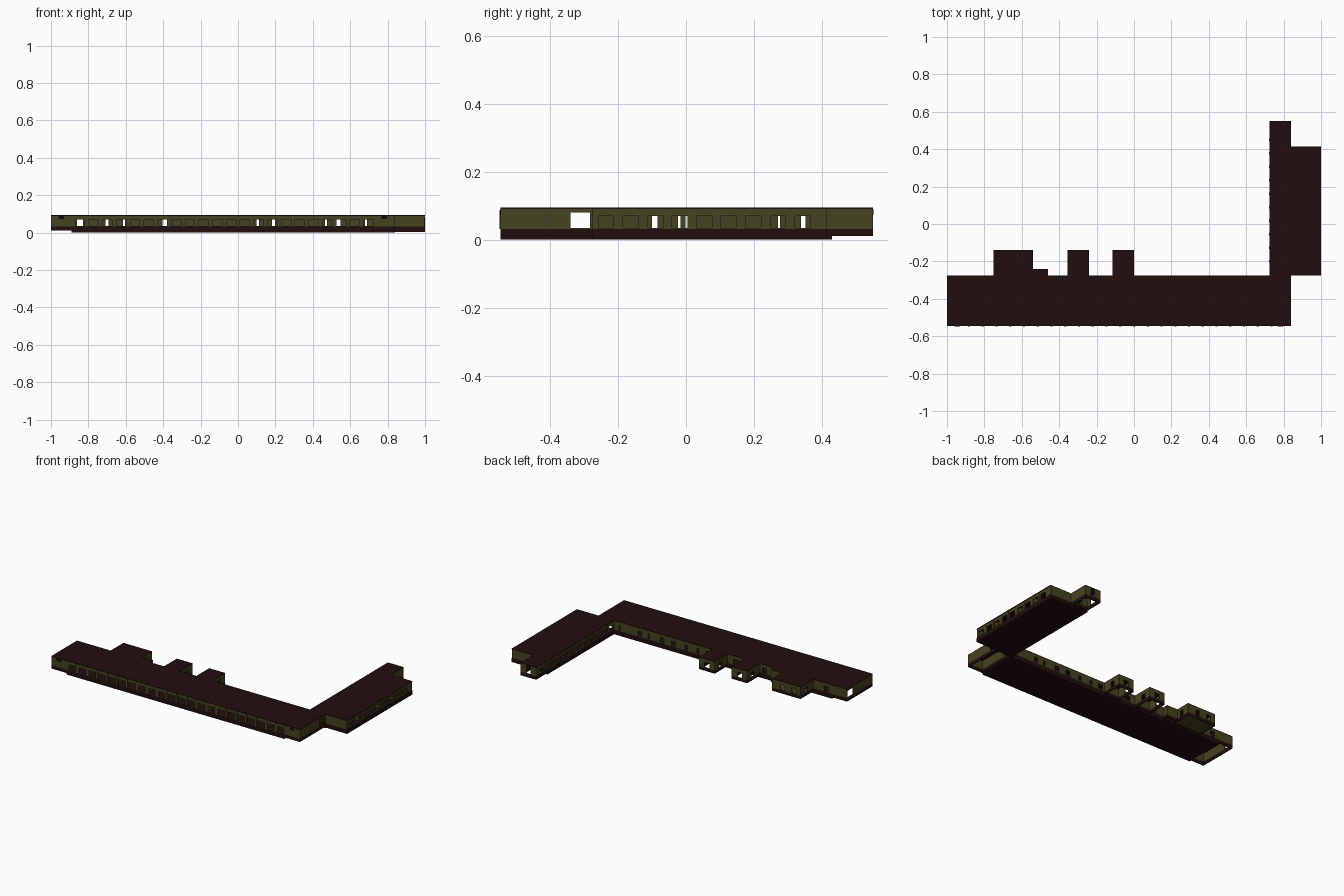
import bpy, bmesh

cube = bpy.data.objects.get("Cube")
if cube:
    bpy.data.objects.remove(cube, do_unlink=True)


def material(name, colour):
    m = bpy.data.materials.new(name)
    m.use_nodes = True
    m.diffuse_color = (*colour, 1)
    bsdf = m.node_tree.nodes["Principled BSDF"]
    bsdf.inputs["Base Color"].default_value = (*colour, 1)
    bsdf.inputs["Roughness"].default_value = 0.9
    return m


BROWN = material("dark brown", (0.016, 0.004, 0.004))
OLIVE = material("olive", (0.058, 0.055, 0.015))
BLACK = material("black", (0.003, 0.003, 0.003))

FLOOR, EAVES, TOP = 0.032, 0.09, 0.094
SILL, HEAD = 0.034, 0.07
THICK = 0.006


def build(name, boxes, mat):
    """One object from boxes given as (x0, x1, y0, y1, z0, z1)."""
    bm = bmesh.new()
    for x0, x1, y0, y1, z0, z1 in boxes:
        vs = bmesh.ops.create_cube(bm, size=1)["verts"]
        for v in vs:
            v.co.x = x1 if v.co.x > 0 else x0
            v.co.y = y1 if v.co.y > 0 else y0
            v.co.z = z1 if v.co.z > 0 else z0
    mesh = bpy.data.meshes.new(name)
    bm.to_mesh(mesh)
    bm.free()
    mesh.materials.append(mat)
    bpy.context.collection.objects.link(bpy.data.objects.new(name, mesh))


def oriented(axis, a, b, p, q, z0, z1):
    return (a, b, p, q, z0, z1) if axis == "x" else (p, q, a, b, z0, z1)


def wall(name, axis, a, b, pos, openings=(), head=HEAD):
    """Wall running from a to b along an axis, with (centre, width) openings."""
    p, q = pos, pos + THICK
    boxes = [oriented(axis, a, b, p, q, head, EAVES)]
    if head > SILL:
        boxes.append(oriented(axis, a, b, p, q, FLOOR, SILL))
    start = a
    for c, w in sorted(openings):
        boxes.append(oriented(axis, start, c - w / 2, p, q, SILL, head))
        start = c + w / 2
    boxes.append(oriented(axis, start, b, p, q, SILL, head))
    build(name, boxes, OLIVE)


def row(first, step, count, width):
    return [(first + i * step, width) for i in range(count)]


def pilasters(name, axis, first, step, count, pos, out):
    boxes = []
    for i in range(count):
        c = first + i * step
        lo, hi = sorted((pos, pos + out))
        boxes.append(oriented(axis, c - 0.006, c + 0.006, lo, hi, FLOOR, 0.087))
    build(name, boxes, OLIVE)


def skirt(name, x0, x1, y0, y1, z0):
    """Open-bottomed ring of base walls."""
    t = THICK
    build(name, [(x0, x1, y0, y0 + t, z0, FLOOR), (x0, x1, y1 - t, y1, z0, FLOOR),
                 (x0, x0 + t, y0, y1, z0, FLOOR), (x1 - t, x1, y0, y1, z0, FLOOR)], BROWN)


# Main range: outline
L, R, F, B = -1.0, 0.84, -0.545, -0.275
W0, W1, WN = 0.725, 0.84, 0.55      # wing
C1, CN = 0.997, 0.415               # side block of the wing

# Bases
build("main_base", [(-0.89, W0, F, B, 0, FLOOR)], BROWN)
skirt("left_end_base", L, -0.89, F, B, 0.01)
skirt("corner_base", W0, R, F, B, 0.01)
build("wing_base", [(W0, W1, B, 0.43, 0, FLOOR)], BROWN)
skirt("wing_end_base", W0, W1, 0.43, WN, 0.01)
build("side_block_base", [(W1, 1.0, B, CN, 0.004, FLOOR)], BROWN)

# Main range walls, with aligned doorways through the corridor
step, first = 0.0735, -0.845
through = [(-0.845, 0.03), (-0.70, 0.015), (-0.61, 0.01), (-0.39, 0.03),
           (0.105, 0.014), (0.19, 0.017), (0.47, 0.01), (0.535, 0.025), (0.685, 0.01)]
wall("front_wall", "x", L, R, F, row(first, step, 22, 0.05))
pilasters("front_pilasters", "x", first - step / 2, step, 23, F, -0.003)
wall("corridor_wall", "x", -0.89, W0, -0.345, through)
back = through + [(0.02 + i * 0.085 + 0.01, 0.03) for i in (0, 3, 4)] + [(-0.18, 0.04)]
wall("back_wall", "x", L, W0, B - THICK, back)
for side, x in (("left", L), ("right", R - THICK)):
    wall(side + "_end_wall", "y", F, B, x, [(-0.311, 0.058)], head=0.08)
wall("left_stair_wall", "y", F, B, -0.89, [(-0.311, 0.058)], head=0.08)
wall("right_stair_wall", "y", F, B, W0, [(-0.311, 0.058)], head=0.08)
build("room_partitions", [(x, x + 0.004, F, -0.345, FLOOR, EAVES)
                          for x in (-0.735, -0.515, -0.295, -0.075, 0.155, 0.365, 0.59)], OLIVE)

# Wing and side block walls
cross = [(-0.092, 0.015), (-0.02, 0.008), (0.002, 0.006), (0.273, 0.006), (0.345, 0.014)]
wall("wing_inner_wall", "y", B, WN, W0, row(-0.235, 0.0722, 11, 0.045))
pilasters("wing_pilasters", "y", -0.199, 0.0722, 10, W0, -0.003)
wall("wing_corridor_wall", "y", B, CN, W1 - THICK, cross)
wall("wing_outer_end_wall", "y", CN, WN, W1 - THICK)
wall("wing_end_wall", "x", W0, W1, WN - THICK, [(0.7825, 0.03)])
wall("wing_stair_wall", "x", W0, W1, 0.425, [(0.7825, 0.03)])
wall("side_block_outer_wall", "y", B, CN, C1 - THICK, row(-0.235, 0.0722, 9, 0.045))
pilasters("side_block_pilasters", "y", -0.199, 0.0722, 8, C1, 0.003)
wall("side_block_front_wall", "x", W1, C1, B)
wall("side_block_back_wall", "x", W1, C1, CN - THICK)
build("side_block_partitions", [(W1, C1 - THICK, y, y + 0.004, FLOOR, EAVES)
                                for y in (-0.13, 0.09, 0.235)], OLIVE)

# Rear annexes: x range, rear edge, rear windows
annexes = {
    "large_annex": (-0.75, -0.54, -0.14, [(-0.70, 0.03), (-0.615, 0.03)]),
    "low_link": (-0.54, -0.46, -0.24, []),
    "middle_annex": (-0.355, -0.24, -0.14, [(-0.30, 0.035)]),
    "small_annex": (-0.115, 0.0, -0.14, [(-0.057, 0.035)]),
}
for name, (x0, x1, y1, windows) in annexes.items():
    wall(name + "_rear_wall", "x", x0, x1, y1 - THICK, windows)
    for side, x in (("left", x1 - THICK), ("right", x0)):
        sidewin = [(-0.20, 0.03)] if windows else []
        wall(name + "_" + side + "_wall", "y", B, y1, x, sidewin)
    skirt(name + "_base", x0, x1, B, y1, 0.012)
    build(name + "_roof", [(x0, x1, B, y1, EAVES, TOP)], BROWN)
build("large_annex_floor", [(-0.744, -0.546, B, -0.146, 0.014, 0.02)], OLIVE)

# Roofs
build("main_roof", [(L, R, F, B, EAVES, TOP)], BROWN)
build("wing_roof", [(W0, W1, B, WN, EAVES, TOP)], BROWN)
build("side_block_roof", [(W1, 1.0, B, CN, EAVES, TOP)], BROWN)

# Small dark vents high on the stair ends
build("front_vents", [(x - 0.015, x + 0.015, F - 0.002, F, 0.073, 0.088)
                      for x in (-0.945, 0.7825)], BLACK)
build("wing_end_vent", [(0.768, 0.797, WN, WN + 0.002, 0.073, 0.088)], BLACK)
